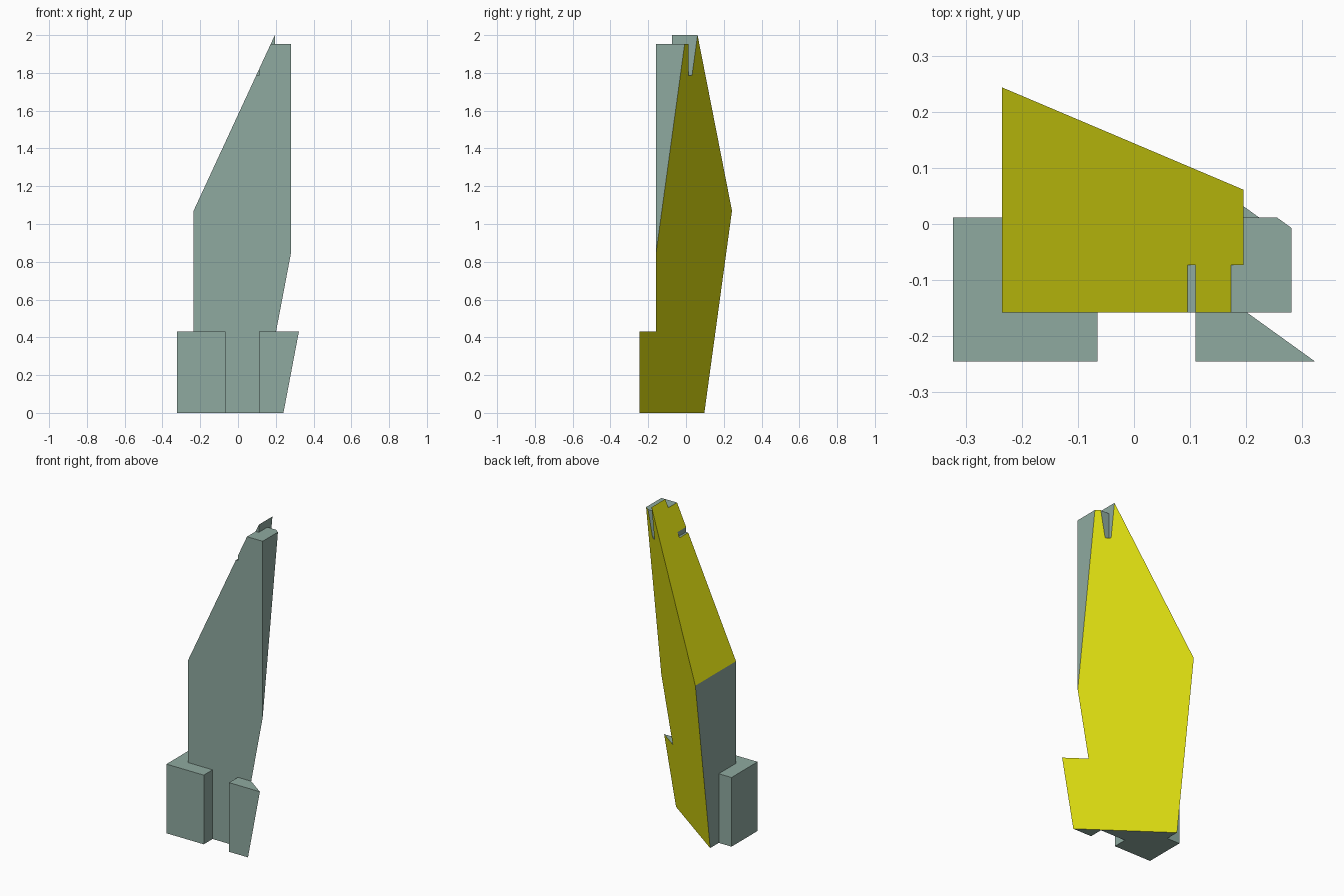
import bpy, bmesh
from mathutils import Vector

if "Cube" in bpy.data.objects:
    bpy.data.objects.remove(bpy.data.objects["Cube"])


def material(name, color):
    m = bpy.data.materials.new(name)
    m.diffuse_color = (*color, 1)
    m.use_nodes = True
    m.node_tree.nodes["Principled BSDF"].inputs["Base Color"].default_value = m.diffuse_color
    return m


# Overlapping blocks of the tower corner: (x0, x1, y0, y1, z0, z1)
blocks = [
    (-0.235, 0.281, -0.158, 0.50, 0, 1.785),      # main walls
    (-0.235, 0.195, -0.073, 0.50, 0, 2.30),       # inner core
    (0.110, 0.281, -0.158, 0.012, 0, 1.952),      # corner pillar
    (-0.323, -0.065, -0.245, 0.012, 0, 0.432),    # left footing
    (0.110, 0.368, -0.245, 0.012, 0, 0.432),      # right footing
]

# Merge the blocks: split space on their planes, keep only outer cell faces
cuts = [sorted({b[i] for b in blocks} | {b[i + 1] for b in blocks}) for i in (0, 2, 4)]


def filled(cell):
    if any(c < 0 or c >= len(g) - 1 for c, g in zip(cell, cuts)):
        return False
    mid = [(g[c] + g[c + 1]) / 2 for c, g in zip(cell, cuts)]
    return any(all(b[2 * a] < mid[a] < b[2 * a + 1] for a in range(3)) for b in blocks)


bm = bmesh.new()
verts = {}


def vert(key):
    if key not in verts:
        verts[key] = bm.verts.new([cuts[a][key[a]] for a in range(3)])
    return verts[key]


for i in range(len(cuts[0]) - 1):
    for j in range(len(cuts[1]) - 1):
        for k in range(len(cuts[2]) - 1):
            cell = (i, j, k)
            if not filled(cell):
                continue
            for axis in range(3):
                u, v = (axis + 1) % 3, (axis + 2) % 3
                for side in (0, 1):
                    near = list(cell)
                    near[axis] += 2 * side - 1
                    if filled(near):
                        continue
                    ring = []
                    for du, dv in ((0, 0), (1, 0), (1, 1), (0, 1)):
                        key = list(cell)
                        key[axis] += side
                        key[u] += du
                        key[v] += dv
                        ring.append(vert(tuple(key)))
                    bm.faces.new(ring if side else ring[::-1])


# Break the tower along two planes and cap each break in yellow
def break_off(point, normal):
    res = bmesh.ops.bisect_plane(
        bm, geom=bm.verts[:] + bm.edges[:] + bm.faces[:], dist=1e-5,
        plane_co=Vector(point), plane_no=Vector(normal), clear_outer=True)
    edges = [e for e in res["geom_cut"]
             if isinstance(e, bmesh.types.BMEdge) and e.is_boundary]
    bmesh.ops.edgeloop_fill(bm, edges=edges, mat_nr=1)


break_off((-0.10, 0, 0), (1, 1.39, -0.19))        # steep break at the back right
break_off((-0.235, 0, 1.07), (-2.163, 0, 1))      # sloping break at the top

bmesh.ops.dissolve_limit(bm, angle_limit=0.01, verts=bm.verts[:], edges=bm.edges[:],
                         delimit={'MATERIAL'})
bmesh.ops.recalc_face_normals(bm, faces=bm.faces[:])

mesh = bpy.data.meshes.new("tower_fragment")
bm.to_mesh(mesh)
bm.free()
mesh.materials.append(material("grey_green_stone", (0.275, 0.402, 0.352)))
mesh.materials.append(material("yellow_break", (0.70, 0.70, 0.005)))
obj = bpy.data.objects.new("tower_fragment", mesh)
bpy.context.collection.objects.link(obj)
